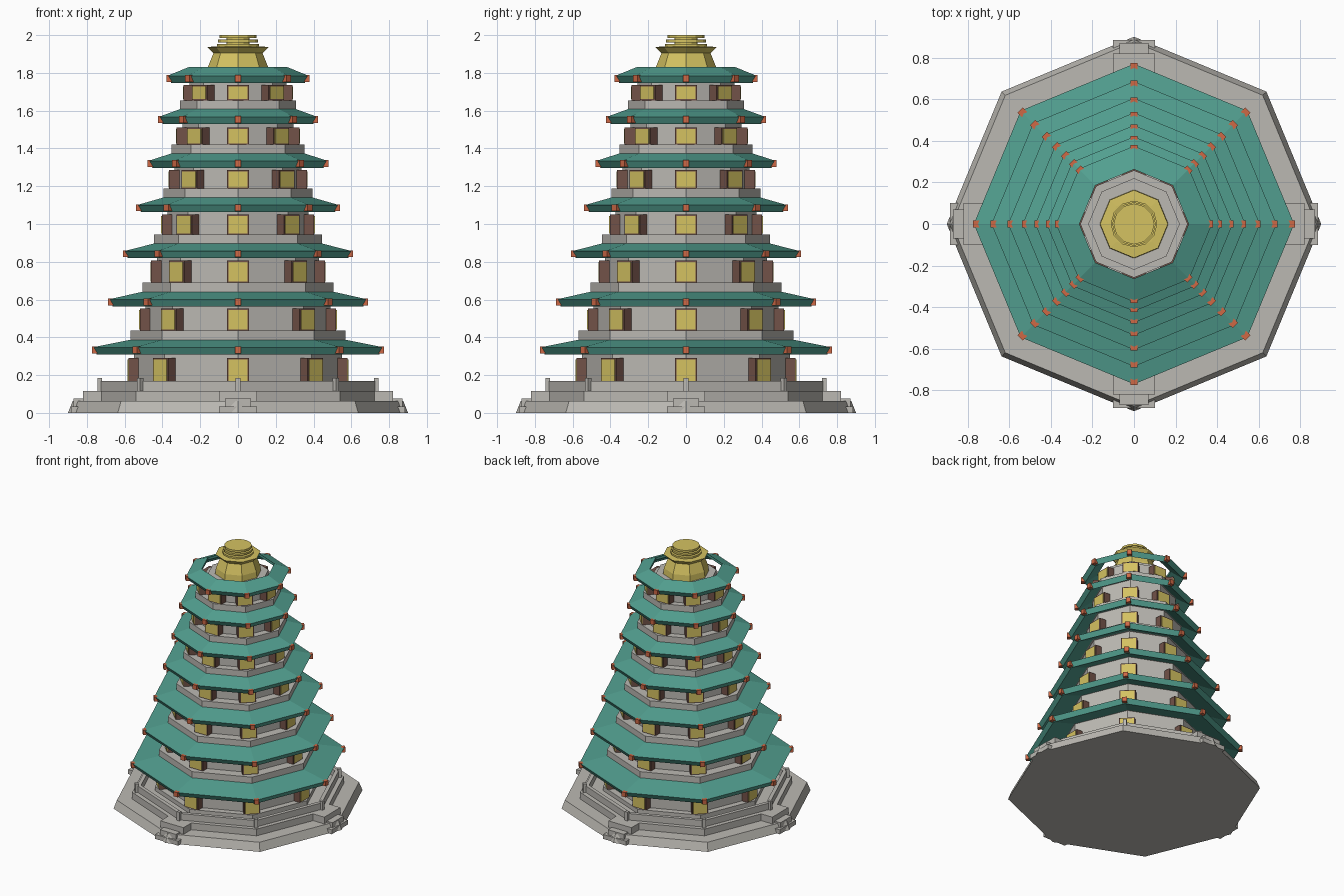
import bpy, bmesh, math
from mathutils import Matrix, Vector

if "Cube" in bpy.data.objects:
    bpy.data.objects.remove(bpy.data.objects["Cube"])


def material(name, rgb):
    m = bpy.data.materials.new(name)
    m.diffuse_color = (*rgb, 1)
    m.use_nodes = True
    m.node_tree.nodes["Principled BSDF"].inputs["Base Color"].default_value = m.diffuse_color
    return m


STONE = material("pale_stone", (0.50, 0.485, 0.45))
TEAL = material("teal_tile", (0.085, 0.35, 0.28))
GOLD = material("gold", (0.66, 0.54, 0.12))
BROWN = material("brown_wood", (0.17, 0.085, 0.065))
ORANGE = material("orange_tip", (0.62, 0.14, 0.06))


def finish(name, bm, mat):
    bmesh.ops.recalc_face_normals(bm, faces=bm.faces)
    me = bpy.data.meshes.new(name)
    bm.to_mesh(me)
    bm.free()
    me.materials.append(mat)
    ob = bpy.data.objects.new(name, me)
    bpy.context.collection.objects.link(ob)
    return ob


def lathe(name, profile, mat, sides=8, ring=False):
    """Turn (radius, z) points around z; capped solid, or a closed ring."""
    bm = bmesh.new()
    loops = []
    for r, z in profile:
        loops.append([bm.verts.new((r * math.cos(2 * math.pi * i / sides),
                                    r * math.sin(2 * math.pi * i / sides), z))
                      for i in range(sides)])
    pairs = list(zip(loops, loops[1:]))
    if ring:
        pairs.append((loops[-1], loops[0]))
    for a, b in pairs:
        for i in range(sides):
            j = (i + 1) % sides
            bm.faces.new((a[i], a[j], b[j], b[i]))
    if not ring:
        bm.faces.new(loops[0])
        bm.faces.new(loops[-1])
    return finish(name, bm, mat)


def radial_boxes(name, r0, r1, half, z0, z1, mat, count=8, offset=0.0):
    """Boxes from radius r0 to r1, repeated around the axis."""
    bm = bmesh.new()
    for i in range(count):
        rot = Matrix.Rotation(2 * math.pi * i / count + offset, 4, 'Z')
        move = Matrix.Translation(Vector(((r0 + r1) / 2, 0, (z0 + z1) / 2)))
        size = Matrix.Diagonal((r1 - r0, 2 * half, z1 - z0, 1))
        bmesh.ops.create_cube(bm, size=1, matrix=rot @ move @ size)
    return finish(name, bm, mat)


# Stone base, upper platform and stairs at the four axis corners
lathe("base_slab", [(0.90, 0), (0.875, 0.064)], STONE)
lathe("platform", [(0.765, 0.064), (0.765, 0.117)], STONE)
radial_boxes("lower_steps", 0.74, 0.885, 0.10, 0.0, 0.035, STONE, 4)
radial_boxes("middle_steps", 0.74, 0.87, 0.07, 0.035, 0.075, STONE, 4)
radial_boxes("upper_steps", 0.70, 0.82, 0.10, 0.064, 0.117, STONE, 4)

# Low parapet with corner posts
lathe("parapet", [(0.73, 0.117), (0.73, 0.168), (0.70, 0.168), (0.70, 0.117)],
      STONE, ring=True)
radial_boxes("parapet_posts", 0.72, 0.745, 0.0125, 0.117, 0.185, STONE)
lathe("post_plinth", [(0.60, 0.117), (0.60, 0.15)], STONE)

# Storeys: window radius, floor z, window top z, eave radius, roof top z, terrace radius
storeys = [
    (0.580, 0.150, 0.290, 0.770, 0.393, 0.57),
    (0.520, 0.435, 0.552, 0.685, 0.647, 0.505),
    (0.460, 0.690, 0.806, 0.605, 0.902, 0.445),
    (0.403, 0.944, 1.050, 0.535, 1.146, 0.395),
    (0.365, 1.188, 1.285, 0.475, 1.380, 0.352),
    (0.325, 1.420, 1.512, 0.420, 1.613, 0.308),
    (0.288, 1.655, 1.736, 0.375, 1.830, None),
]
for n, (win_r, floor, win_top, eave, top, terrace) in enumerate(storeys, 1):
    wall_r = win_r - 0.03
    wall_top = top if terrace else 1.75
    lathe(f"wall_{n}", [(wall_r, floor - 0.03), (wall_r, wall_top)], STONE)

    # Framed windows on the wall corners
    radial_boxes(f"window_frame_{n}", win_r - 0.08, win_r, 0.058,
                 floor, win_top, BROWN)
    radial_boxes(f"window_pane_{n}", win_r - 0.004, win_r + 0.004, 0.05,
                 floor + 0.006, win_top - 0.008, GOLD)

    # Sloping roof ring with eave tips
    inner = eave * 0.70
    lathe(f"roof_{n}", [(eave, top - 0.046), (inner, top),
                        (inner, top - 0.02), (eave - 0.022, top - 0.083)],
          TEAL, ring=True)
    radial_boxes(f"eave_tip_{n}", eave - 0.032, eave + 0.004, 0.017,
                 top - 0.078, top - 0.042, ORANGE)

    # Terrace carrying the next storey
    if terrace:
        lathe(f"terrace_{n}", [(terrace, top - 0.025), (terrace, top + 0.042)], STONE)

# Crown: stone seat, flared gold body and stacked discs
lathe("crown_seat", [(0.22, 1.75), (0.22, 1.785)], STONE)
lathe("crown_body", [(0.165, 1.785), (0.160, 1.83), (0.130, 1.905),
                     (0.163, 1.937), (0.12, 1.94)], GOLD)
lathe("crown_core", [(0.06, 1.93), (0.06, 1.99)], GOLD, 12)
for k, (r, z0, z1) in enumerate([(0.112, 1.935, 1.953), (0.105, 1.962, 1.976),
                                 (0.098, 1.984, 2.0)], 1):
    lathe(f"crown_disc_{k}", [(r, z0), (r, z1)], GOLD, 12)
